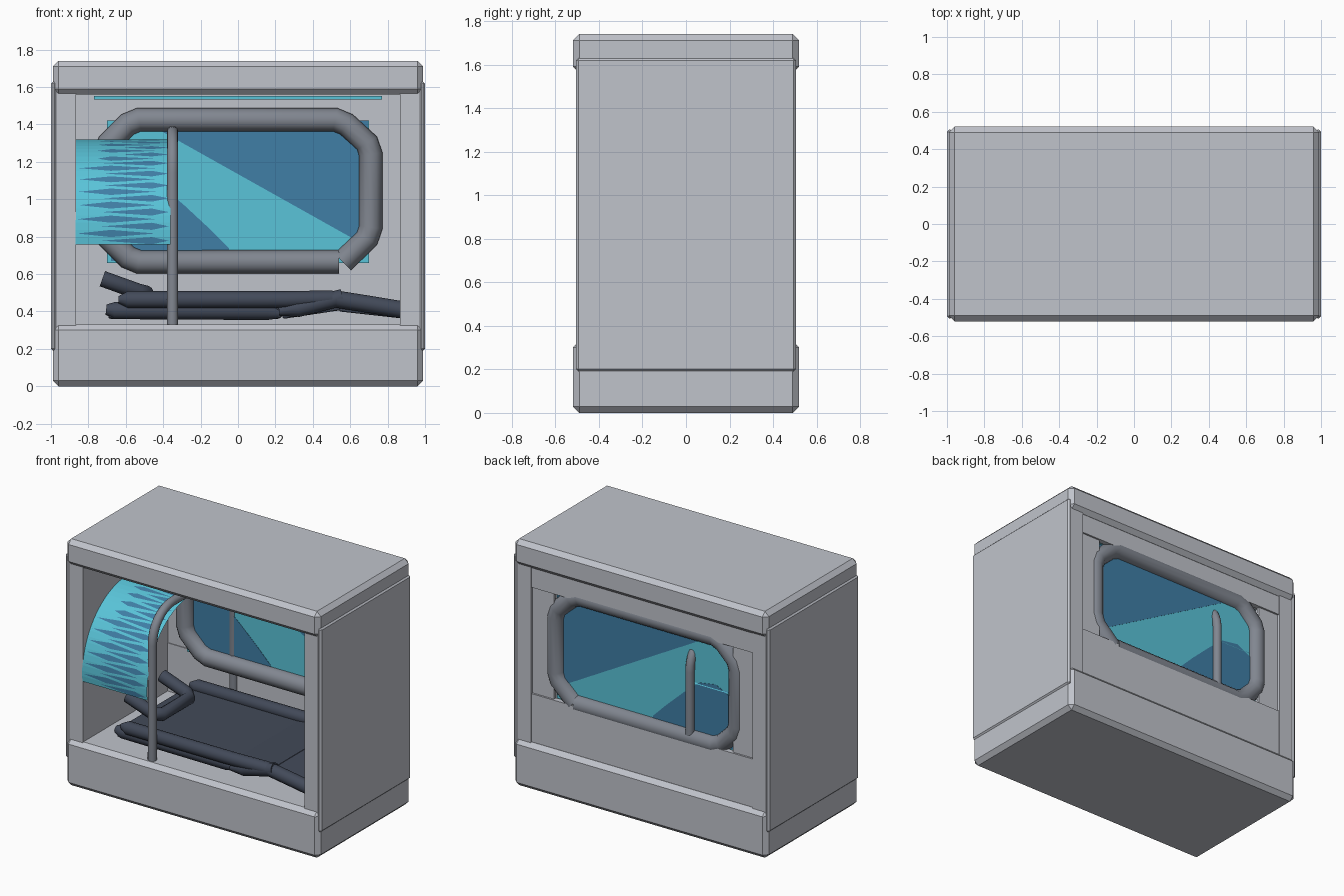
import bpy, bmesh, math
from mathutils import Vector

if "Cube" in bpy.data.objects:
    bpy.data.objects.remove(bpy.data.objects["Cube"])


def mat(name, rgb):
    m = bpy.data.materials.new(name)
    m.diffuse_color = (*rgb, 1)
    m.use_nodes = True
    m.node_tree.nodes["Principled BSDF"].inputs["Base Color"].default_value = m.diffuse_color
    return m


SHELL = mat("shell grey", (0.53, 0.55, 0.60))
TUBE = mat("tube grey", (0.22, 0.24, 0.28))
TEAL = mat("teal glass", (0.10, 0.55, 0.69))
BLUE = mat("deep blue glass", (0.05, 0.21, 0.38))
NAVY = mat("navy padding", (0.055, 0.068, 0.10))


def finish(name, bm, mats):
    me = bpy.data.meshes.new(name)
    bm.to_mesh(me)
    bm.free()
    ob = bpy.data.objects.new(name, me)
    bpy.context.collection.objects.link(ob)
    for m in mats:
        me.materials.append(m)
    return ob


def box(name, x, y, z, m, bevel=0.0):
    bm = bmesh.new()
    bmesh.ops.create_cube(bm, size=1)
    for v in bm.verts:
        for i, (a, b) in enumerate((x, y, z)):
            v.co[i] = a if v.co[i] < 0 else b
    if bevel:
        bmesh.ops.bevel(bm, geom=bm.edges[:], offset=bevel, segments=1,
                        affect='EDGES', profile=0.5)
    return finish(name, bm, [m])


def prism(name, pts, y0, y1, m, bevel=0.0):
    """Extrude an x-z outline along y."""
    bm = bmesh.new()
    f = bm.faces.new([bm.verts.new((x, y0, z)) for x, z in pts])
    r = bmesh.ops.extrude_face_region(bm, geom=[f])
    for v in r["geom"]:
        if isinstance(v, bmesh.types.BMVert):
            v.co.y = y1
    bmesh.ops.recalc_face_normals(bm, faces=bm.faces[:])
    if bevel:
        bmesh.ops.bevel(bm, geom=bm.edges[:], offset=bevel, segments=2,
                        affect='EDGES', profile=0.5)
    return finish(name, bm, [m])


def tube(name, pts, radius, m, scale=None):
    """Round tube along a path, converted to a smooth mesh."""
    cu = bpy.data.curves.new(name, 'CURVE')
    cu.dimensions = '3D'
    cu.bevel_depth = radius
    cu.bevel_resolution = 4
    cu.use_fill_caps = True
    sp = cu.splines.new('POLY')
    sp.points.add(len(pts) - 1)
    for i, p in enumerate(pts):
        sp.points[i].co = (*p, 1)
        sp.points[i].radius = scale[i] if scale else 1
    cu.materials.append(m)
    ob = bpy.data.objects.new(name, cu)
    bpy.context.collection.objects.link(ob)
    bpy.ops.object.select_all(action='DESELECT')
    ob.select_set(True)
    bpy.context.view_layer.objects.active = ob
    bpy.ops.object.convert(target='MESH')
    bpy.ops.object.shade_smooth_by_angle(angle=math.radians(50))
    return ob


# Cabinet: base, roof, side walls with outer panels
box("base", (-0.99, 0.99), (-0.52, 0.52), (0, 0.33), SHELL, 0.03)
box("roof", (-0.99, 0.99), (-0.52, 0.52), (1.56, 1.74), SHELL, 0.03)
for s, side in ((-1, "left"), (1, "right")):
    box(side + "_wall", sorted((s * 0.865, s * 0.98)), (-0.495, 0.495), (0.2, 1.62), SHELL)
    box(side + "_side_panel", sorted((s * 0.97, s * 1.0)), (-0.505, 0.505),
        (0.19, 1.63), SHELL, 0.012)
    # narrow columns beside the rear window
    box(side + "_rear_column", sorted((s * 0.70, s * 0.87)), (0.455, 0.475),
        (0.6, 1.5), SHELL)
box("rear_lower_panel", (-0.87, 0.87), (0.45, 0.488), (0.32, 0.67), SHELL)
box("rear_upper_panel", (-0.87, 0.87), (0.45, 0.488), (1.42, 1.58), SHELL)

# Ceiling light strip
box("ceiling_light", (-0.77, 0.77), (-0.3, 0.3), (1.532, 1.552), TEAL)

# Rear window: teal pane with a diagonal and a rounded patch of blue
GY = 0.435
prism("window_pane", [(-0.7, 0.66), (0.7, 0.66), (0.7, 1.42), (-0.7, 1.42)],
      GY - 0.002, GY + 0.002, TEAL)
prism("window_diagonal", [(-0.51, 1.42), (0.695, 1.42), (0.695, 0.745)],
      GY - 0.004, GY + 0.004, BLUE)
prism("window_patch", [(-0.03, 0.67), (-0.05, 0.74), (-0.15, 0.84), (-0.29, 0.97),
                       (-0.41, 1.07), (-0.54, 1.09), (-0.68, 1.02), (-0.68, 0.67)],
      GY - 0.004, GY + 0.004, BLUE)

# Octagonal padded window ring, open at one lower corner
ring = [(0.54, 0.665), (-0.53, 0.665), (-0.59, 0.69), (-0.69, 0.79), (-0.71, 0.85),
        (-0.71, 1.24), (-0.69, 1.30), (-0.59, 1.40), (-0.53, 1.425),
        (0.52, 1.425), (0.58, 1.40), (0.69, 1.30), (0.71, 1.24),
        (0.71, 0.85), (0.69, 0.79), (0.56, 0.665)]
tube("window_ring", [(x, 0.43, z) for x, z in ring], 0.063, TUBE)

# Hoop that carries the canopy
R, HY, HZ = 0.22, 0.455, 1.362
hoop = [(-0.35, -HY, 0.33)]
for k in range(9):
    a = math.pi - k * math.pi / 16
    hoop.append((-0.35, -HY + R + R * math.cos(a), HZ - R + R * math.sin(a)))
hoop += [(x, -y, z) for x, y, z in reversed(hoop)]
tube("canopy_hoop", hoop, 0.03, TUBE)

# Curved canopy, each strip carrying a blue spindle
bm = bmesh.new()
N, XL, XR = 36, -0.868, -0.36
A0, A1 = math.radians(187), math.radians(28)


def arc(x, t):
    a = A0 + (A1 - A0) * t / N
    return Vector((x, 0.5 * math.cos(a), 0.82 + 0.5 * math.sin(a)))


for i in range(N):
    right = i % 2 == 0
    xa, xm, xb = (-0.72, -0.46, -0.37) if right else (-0.85, -0.68, -0.44)
    if i < 5:
        xa -= 0.01
    elif 12 < i < 22:
        xa += 0.1
    lo, hi = (lambda x: arc(x, i)), (lambda x: arc(x, i + 1))
    mid = lambda x: (arc(x, i) + arc(x, i + 1)) / 2
    L, T, Rr, B = mid(xa), hi(xm), mid(xb), lo(xm)
    a, b, c, d = lo(XL), hi(XL), hi(XR), lo(XR)
    for k, poly in enumerate(((L, T, Rr, B), (a, L, B), (a, b, L), (b, T, L),
                              (T, c, Rr), (c, d, Rr), (d, B, Rr))):
        f = bm.faces.new([bm.verts.new(p) for p in poly])
        f.material_index = 1 if k == 0 else 0
bmesh.ops.remove_doubles(bm, verts=bm.verts[:], dist=1e-5)
bmesh.ops.recalc_face_normals(bm, faces=bm.faces[:])
finish("canopy", bm, [TEAL, BLUE])

# Lounger: back, thigh and calf pads with side bolsters
prism("back_pad", [(-0.70, 0.36), (0.23, 0.36), (0.27, 0.45), (-0.66, 0.45)],
      -0.37, 0.37, NAVY, 0.02)
prism("thigh_pad", [(0.24, 0.36), (0.57, 0.41), (0.55, 0.49), (0.22, 0.45)],
      -0.37, 0.37, NAVY, 0.01)
prism("calf_pad", [(0.54, 0.40), (0.90, 0.36), (0.90, 0.43), (0.55, 0.49)],
      -0.37, 0.37, NAVY, 0.01)
for s, side in ((-1, "front"), (1, "rear")):
    y = s * 0.385
    tube(side + "_bolster", [(-0.64, y, 0.463), (-0.59, y, 0.463), (0.25, y, 0.463),
                             (0.50, y, 0.468), (0.56, y, 0.475)], 0.045, NAVY,
         (0.4, 1, 1, 1, 0.5))
    tube(side + "_thigh_bolster", [(0.22, y, 0.40), (0.32, y, 0.415), (0.56, y, 0.475)],
         0.045, NAVY, (0.5, 1, 1))
    tube(side + "_calf_bolster", [(0.53, y, 0.465), (0.72, y, 0.435), (0.90, y, 0.405)],
         0.046, NAVY)
    tube(side + "_lower_bolster", [(-0.705, y * 0.9, 0.41), (-0.66, y * 0.9, 0.405),
                                   (0.16, y * 0.9, 0.40), (0.22, y * 0.9, 0.39)],
         0.046, NAVY, (0.6, 1, 1, 0.6))

# U-shaped headrest
tube("headrest", [(-0.725, -0.19, 0.575), (-0.53, -0.19, 0.505), (-0.49, -0.15, 0.495),
                  (-0.49, 0.15, 0.495), (-0.53, 0.19, 0.505), (-0.725, 0.19, 0.575)],
     0.043, NAVY)
